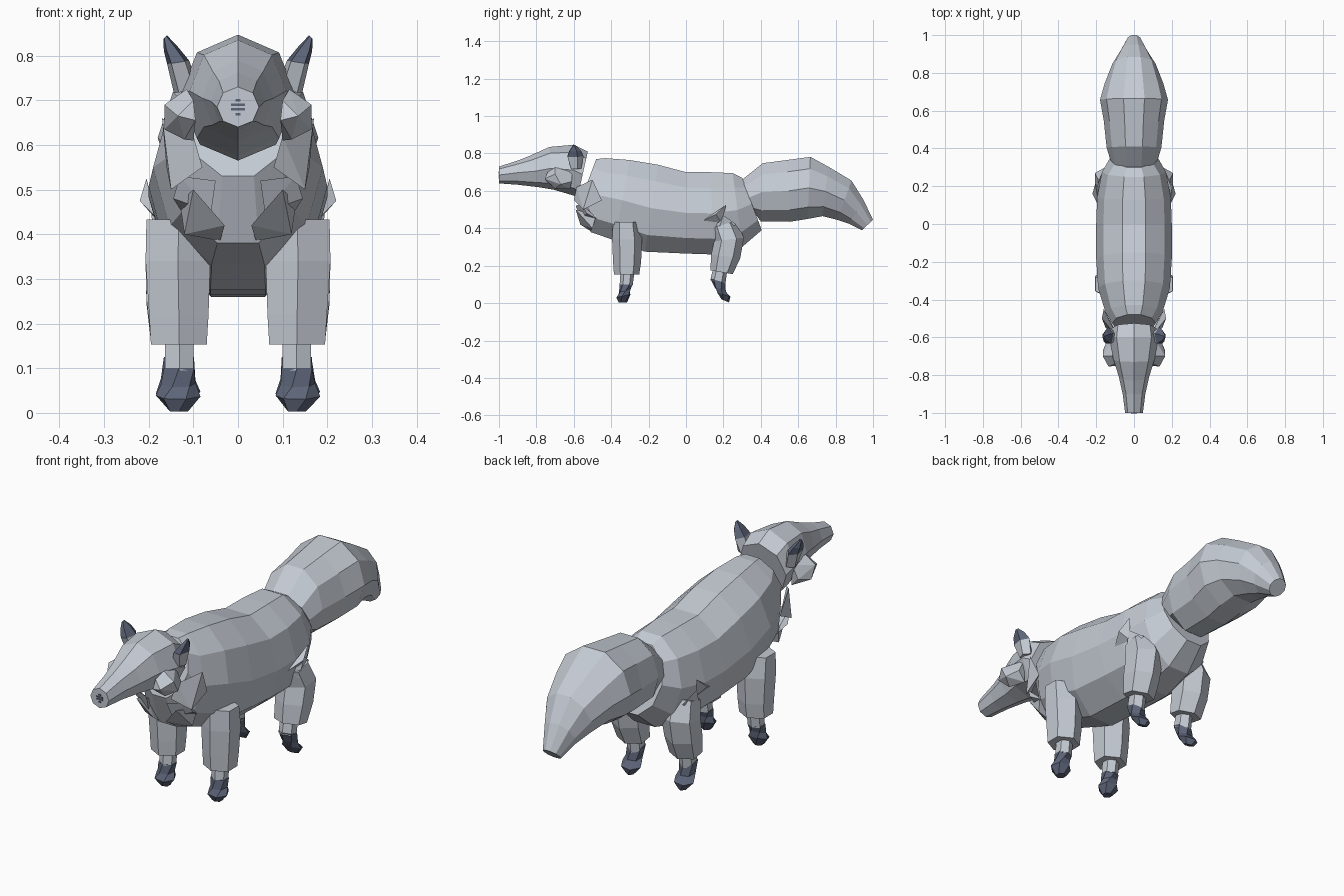
import bpy, bmesh, math
from mathutils import Vector

if "Cube" in bpy.data.objects:
    bpy.data.objects.remove(bpy.data.objects["Cube"])


def material(name, color):
    m = bpy.data.materials.new(name)
    m.diffuse_color = (*color, 1)
    m.use_nodes = True
    m.node_tree.nodes["Principled BSDF"].inputs["Base Color"].default_value = m.diffuse_color
    return m


FUR = material("pale grey fur", (0.56, 0.60, 0.66))
DARK = material("dark slate", (0.11, 0.13, 0.19))


def finish(name, bm, mats):
    bmesh.ops.recalc_face_normals(bm, faces=bm.faces)
    me = bpy.data.meshes.new(name)
    bm.to_mesh(me)
    bm.free()
    for m in mats:
        me.materials.append(m)
    ob = bpy.data.objects.new(name, me)
    bpy.context.collection.objects.link(ob)
    return ob


def loft(name, rings, n, start=0.0, twist=0.0, dark_from=99, mats=(FUR, DARK)):
    """Skin rings given as (centre, half side vector, half up vector)."""
    bm = bmesh.new()
    loops = []
    for k, (c, u, v) in enumerate(rings):
        angles = [start + twist * k + math.tau * i / n for i in range(n)]
        loops.append([bm.verts.new(c + u * math.sin(a) + v * math.cos(a)) for a in angles])
    for k, (a, b) in enumerate(zip(loops, loops[1:])):
        for i in range(n):
            j = (i + 1) % n
            f = bm.faces.new((a[i], a[j], b[j], b[i]))
            f.material_index = int(k >= dark_from)
    bm.faces.new(loops[0])
    bm.faces.new(loops[-1]).material_index = int(len(rings) > dark_from)
    return finish(name, bm, mats)


def trunk(name, rows, n, start):
    """Rows: top y, top z, bottom y, bottom z, half width."""
    rings = []
    for ty, tz, by, bz, w in rows:
        t, b = Vector((0, ty, tz)), Vector((0, by, bz))
        s = math.cos(start)
        rings.append(((t + b) / 2, Vector((w, 0, 0)), (t - b) / 2 / s))
    return loft(name, rings, n, start)


def limb(name, x, rows, **kw):
    """Rows: z, y min, y max, x inner offset, x outer offset, rear drop."""
    side = 1 if x > 0 else -1
    rings = []
    for z, y0, y1, x0, x1, tilt in rows:
        c = Vector((side * (x0 + x1) / 2, (y0 + y1) / 2, z))
        rings.append((c, Vector(((x1 - x0) / 2 / 0.866, 0, 0)),
                      Vector((0, (y1 - y0) / 2, tilt))))
    return loft(name, rings, 6, **kw)


def shard(name, points, mats=(FUR,)):
    """Faceted solid around a few corner points."""
    bm = bmesh.new()
    for p in points:
        bm.verts.new(p)
    bmesh.ops.convex_hull(bm, input=bm.verts)
    return finish(name, bm, mats)


TEN = math.pi / 10

# Body
trunk("body", [
    (-.48, .77, -.57, .53, .115), (-.43, .775, -.51, .38, .15),
    (-.30, .765, -.38, .335, .19), (-.15, .74, -.22, .275, .20),
    (0, .70, 0, .265, .20), (.13, .70, .15, .26, .195),
    (.25, .695, .30, .30, .17), (.30, .67, .405, .39, .125)], 10, TEN)

# Bushy tail
trunk("tail", [
    (.30, .66, .375, .47, .125), (.41, .748, .40, .437, .145),
    (.54, .765, .555, .435, .16), (.665, .782, .65, .45, .18),
    (.76, .73, .73, .465, .155), (.885, .655, .81, .445, .115),
    (.95, .55, .87, .425, .075), (1.0, .445, .94, .39, .04)], 10, TEN)

# Head with long muzzle
trunk("head", [
    (-1.0, .73, -1.0, .64, .047), (-.90, .762, -.90, .633, .06),
    (-.83, .79, -.79, .62, .08), (-.73, .835, -.71, .607, .108),
    (-.60, .847, -.60, .575, .13), (-.525, .81, -.58, .565, .12)], 8, 0)

# Small nose mark
for i, (w, z) in enumerate([(.006, .669), (.016, .680), (.016, .690), (.006, .700)]):
    shard("nose_mark_%d" % i, [(sx * w, y, z + dz) for sx in (-1, 1)
                               for y in (-1.003, -.999) for dz in (-.003, .003)], (DARK,))

for s, label in ((-1, "left"), (1, "right")):
    # Ears: pale base with dark pointed tip
    ear = [(Vector((s * .115, -.59, .72)), .03, .03), (Vector((s * .134, -.595, .785)), .026, .048),
           (Vector((s * .150, -.595, .815)), .017, .034), (Vector((s * .163, -.597, .842)), .004, .008)]
    loft("ear_" + label, [(c, Vector((a, 0, -.004 * s)), Vector((0, b, 0))) for c, a, b in ear],
         5, dark_from=1)

    # Cheek tufts
    shard("cheek_" + label, [(s * x, y, z) for x, y, z in (
        (.095, -.75, .655), (.10, -.74, .70), (.135, -.755, .665), (.115, -.70, .725),
        (.165, -.70, .69), (.165, -.67, .635), (.12, -.70, .612), (.14, -.61, .65),
        (.11, -.61, .71), (.10, -.62, .61))])

    # Chest ruff tufts
    shard("ruff_upper_" + label, [(s * x, y, z) for x, y, z in (
        (.17, -.50, .66), (.10, -.585, .62), (.08, -.60, .55), (.15, -.55, .50), (.16, -.45, .55))])
    shard("ruff_middle_" + label, [(s * x, y, z) for x, y, z in (
        (.05, -.59, .52), (.13, -.56, .53), (.145, -.53, .48), (.06, -.56, .45), (.12, -.46, .44))])
    shard("ruff_lower_" + label, [(s * x, y, z) for x, y, z in (
        (.10, -.59, .50), (.03, -.565, .42), (.04, -.51, .385), (.12, -.50, .40), (.13, -.48, .47))])

    # Front leg
    limb("front_leg_" + label, s, [
        (.433, -.39, -.25, .06, .205, 0), (.34, -.395, -.235, .062, .207, 0),
        (.22, -.39, -.24, .066, .199, 0), (.153, -.385, -.25, .07, .195, 0)])
    limb("front_shin_" + label, s, [
        (.17, -.35, -.275, .10, .163, 0), (.095, -.355, -.285, .10, .163, 0)])
    limb("front_foot_" + label, s, [
        (.10, -.355, -.285, .098, .166, 0), (.065, -.36, -.295, .10, .168, .008),
        (.038, -.375, -.295, .09, .178, .008), (.003, -.36, -.315, .112, .152, 0)],
        twist=.35, mats=(DARK,))

    # Hind leg, bent at the thigh
    limb("hind_leg_" + label, s, [
        (.42, .13, .27, .07, .19, .02), (.34, .15, .31, .062, .207, .01),
        (.25, .135, .29, .066, .205, -.01), (.165, .13, .25, .07, .195, -.01)])
    limb("hind_shin_" + label, s, [
        (.18, .145, .22, .10, .163, -.008), (.11, .13, .21, .10, .163, -.012)])
    limb("hind_foot_" + label, s, [
        (.12, .13, .21, .098, .166, -.01), (.075, .15, .215, .10, .168, -.012),
        (.045, .165, .24, .09, .178, -.012), (.012, .19, .23, .112, .152, -.008)],
        twist=.35, mats=(DARK,))

    # Hip fur spikes
    shard("hip_spike_" + label, [(s * x, y, z) for x, y, z in (
        (.185, .09, .44), (.205, .215, .525), (.22, .16, .475), (.19, .14, .46), (.18, .19, .43))])
    shard("hip_tuft_" + label, [(s * x, y, z) for x, y, z in (
        (.15, .14, .42), (.17, .27, .42), (.195, .20, .47), (.19, .17, .38))])
